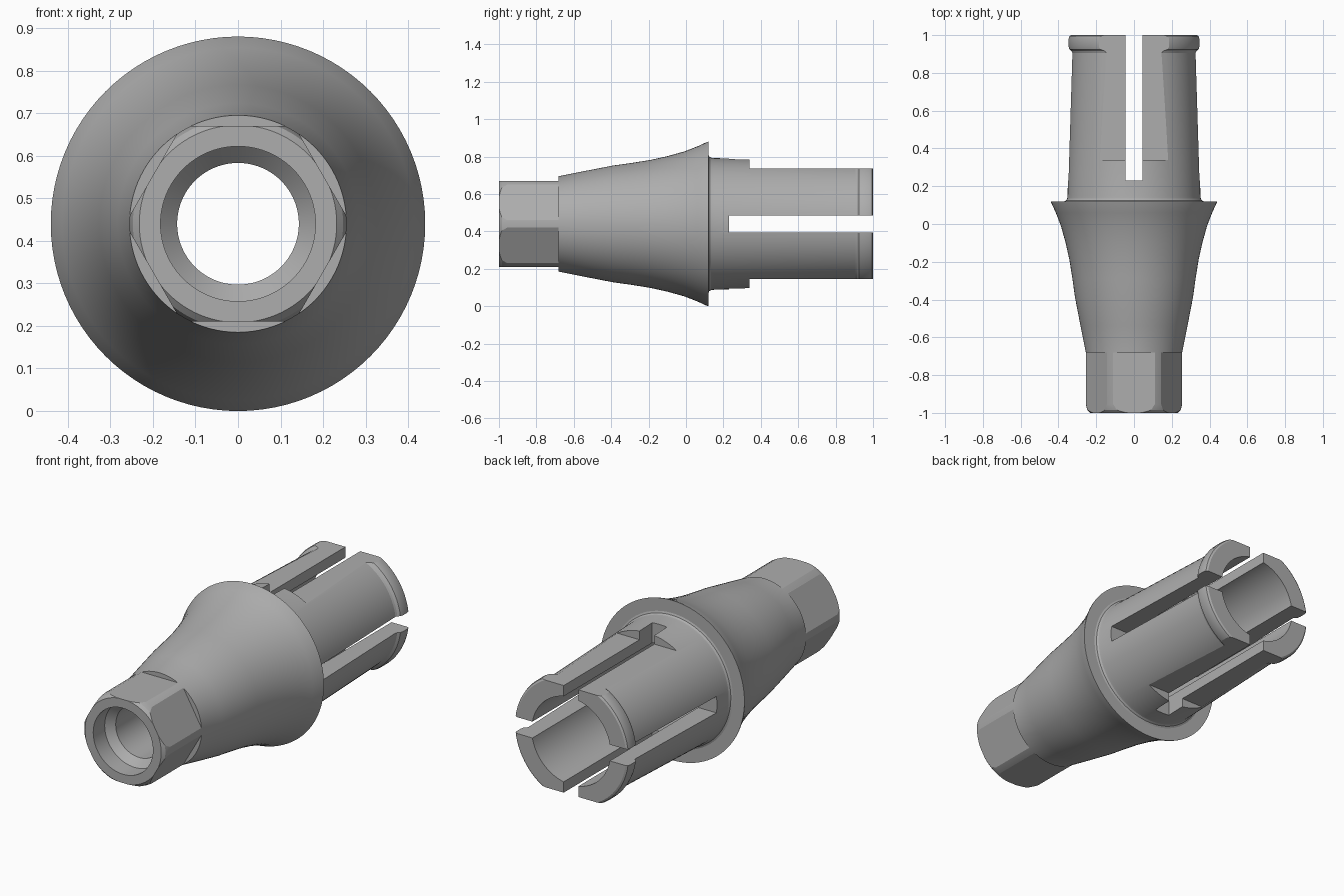
import bpy, bmesh, math
from mathutils import Matrix, Vector

if "Cube" in bpy.data.objects:
    bpy.data.objects.remove(bpy.data.objects["Cube"], do_unlink=True)

AXIS_Z = 0.44
SEGMENTS = 96

metal = bpy.data.materials.new("satin grey metal")
metal.use_nodes = True
grey = (0.42, 0.42, 0.42, 1)
metal.diffuse_color = grey
metal.node_tree.nodes["Principled BSDF"].inputs["Base Color"].default_value = grey


def add_object(name, bm):
    bmesh.ops.recalc_face_normals(bm, faces=bm.faces)
    mesh = bpy.data.meshes.new(name)
    bm.to_mesh(mesh)
    bm.free()
    mesh.materials.append(metal)
    obj = bpy.data.objects.new(name, mesh)
    bpy.context.collection.objects.link(obj)
    return obj


def lathe(name, profile):
    """Turn a closed (radius, y) profile around the long axis."""
    bm = bmesh.new()
    rings = []
    for i in range(SEGMENTS):
        a = 2 * math.pi * i / SEGMENTS
        rings.append([bm.verts.new((r * math.cos(a), y, AXIS_Z + r * math.sin(a)))
                      for r, y in profile])
    n = len(profile)
    for i in range(SEGMENTS):
        a, b = rings[i], rings[(i + 1) % SEGMENTS]
        for j in range(n):
            k = (j + 1) % n
            bm.faces.new((a[j], a[k], b[k], b[j]))
    return add_object(name, bm)


def cut(target, lo, hi, angle=0):
    """Subtract a box, given about the long axis and turned by angle."""
    lo, hi = Vector(lo), Vector(hi)
    bm = bmesh.new()
    bmesh.ops.create_cube(bm, size=1)
    bm.transform(Matrix.Translation((0, 0, AXIS_Z))
                 @ Matrix.Rotation(angle, 4, 'Y')
                 @ Matrix.Translation((lo + hi) / 2)
                 @ Matrix.Diagonal((*(hi - lo), 1)))
    cutter = add_object("cutter", bm)
    cutter.hide_render = True
    mod = target.modifiers.new("cut", 'BOOLEAN')
    mod.operation = 'DIFFERENCE'
    mod.solver = 'EXACT'
    mod.object = cutter
    bpy.context.view_layer.objects.active = target
    bpy.ops.object.modifier_apply(modifier=mod.name)
    bpy.data.objects.remove(cutter, do_unlink=True)


# Outer skin from the hex tip to the lip, then back through the bore
outer = [(0.232, -1), (0.247, -0.985), (0.255, -0.955), (0.255, -0.68),
         (0.283, -0.54), (0.312, -0.39), (0.326, -0.29), (0.342, -0.19),
         (0.362, -0.1), (0.387, -0.01), (0.414, 0.06), (0.438, 0.112),
         (0.44, 0.12), (0.37, 0.12), (0.36, 0.124), (0.354, 0.134),
         (0.352, 0.15), (0.329, 0.905), (0.333, 0.915), (0.345, 0.925),
         (0.349, 0.94), (0.349, 0.98), (0.345, 0.994), (0.335, 1)]
bore = [(0.24, 1), (0.24, -0.3), (0.143, -0.4), (0.143, -0.86),
        (0.182, -0.9), (0.182, -1)]
connector = lathe("connector_body", outer + bore)

# Six flats of the hex end
for i in range(6):
    cut(connector, (-0.3, -1.1, 0.23), (0.3, -0.681, 0.5), i * math.pi / 3)

# Upper and lower flats of the post
for i in range(2):
    cut(connector, (-0.4, 0.34, 0.295), (0.4, 1.1, 0.6), i * math.pi)

# Crossed slots that split the post into four fingers
for i in range(2):
    cut(connector, (-0.045, 0.23, -0.6), (0.045, 1.1, 0.6), i * math.pi / 2)

bpy.ops.object.select_all(action='DESELECT')
connector.select_set(True)
bpy.context.view_layer.objects.active = connector
bpy.ops.object.shade_smooth_by_angle(angle=math.radians(18))
